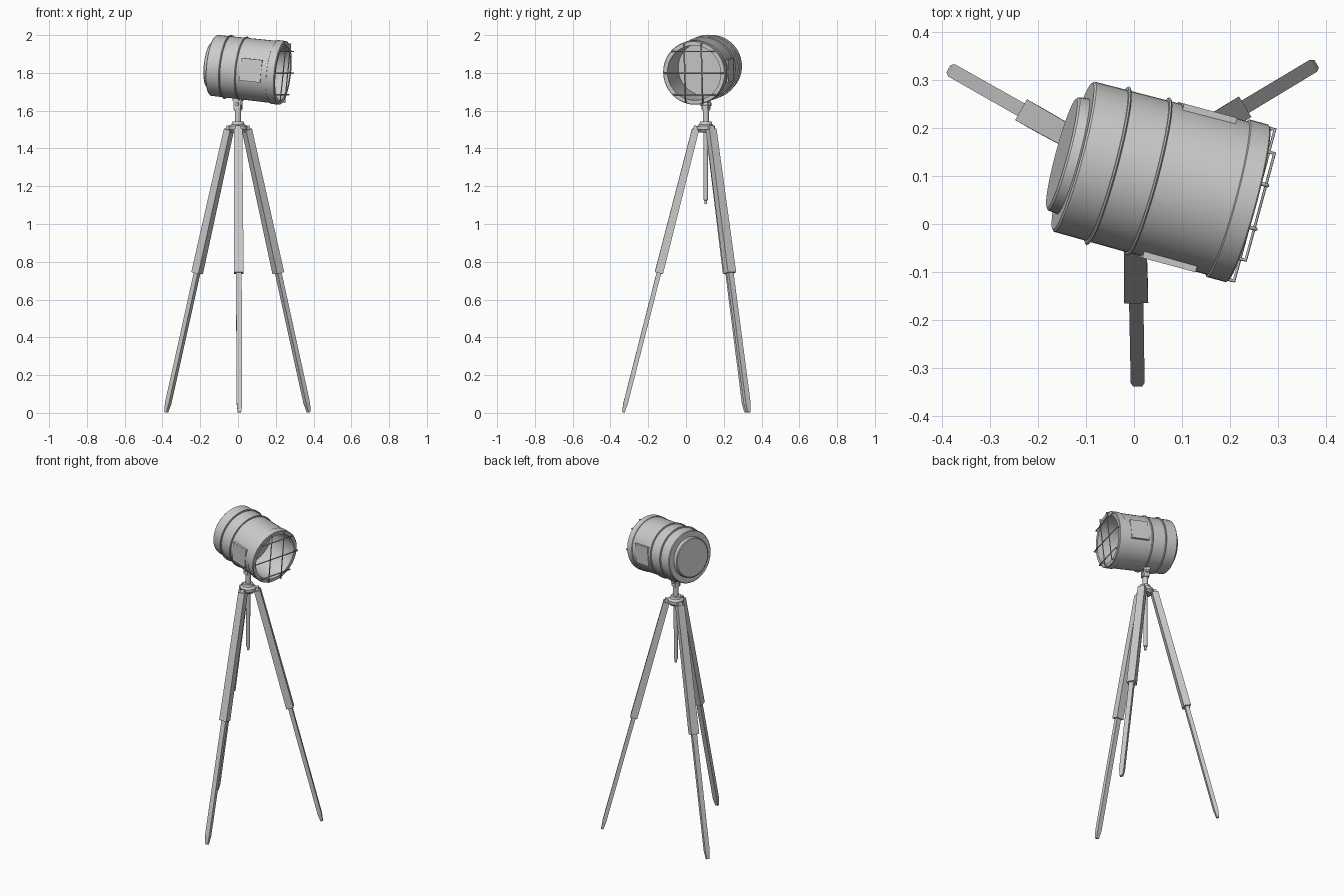
import bpy, bmesh
from math import sin, cos, pi, radians, sqrt
from mathutils import Vector, Matrix

if "Cube" in bpy.data.objects:
    bpy.data.objects.remove(bpy.data.objects["Cube"])

CX, CY = 0.0, 0.105                     # tripod centre


def finish(name, bm, mat=None, smooth=True):
    bmesh.ops.recalc_face_normals(bm, faces=bm.faces)
    me = bpy.data.meshes.new(name)
    bm.to_mesh(me)
    bm.free()
    ob = bpy.data.objects.new(name, me)
    bpy.context.collection.objects.link(ob)
    if mat is not None:
        ob.matrix_world = mat
    if smooth:
        bpy.ops.object.select_all(action='DESELECT')
        bpy.context.view_layer.objects.active = ob
        ob.select_set(True)
        bpy.ops.object.shade_smooth_by_angle(angle=radians(35))
    return ob


def lathe(name, profile, mat, seg=48, closed=False):
    """Revolve (along, radius) points about local X; radius 0 becomes a pole."""
    bm = bmesh.new()
    rings = []
    for t, r in profile:
        if r == 0:
            rings.append([bm.verts.new((t, 0, 0))])
        else:
            rings.append([bm.verts.new((t, r * cos(2 * pi * i / seg), r * sin(2 * pi * i / seg)))
                          for i in range(seg)])
    pairs = list(zip(rings, rings[1:]))
    if closed:
        pairs.append((rings[-1], rings[0]))
    for a, b in pairs:
        for i in range(seg):
            j = (i + 1) % seg
            vs = [a[i % len(a)], a[j % len(a)], b[j % len(b)], b[i % len(b)]]
            bm.faces.new(list(dict.fromkeys(vs)))
    return finish(name, bm, mat)


def loft(name, sections, mat):
    """Box-like bar: (along, half width y, half depth z) sections along local X."""
    bm = bmesh.new()
    rings = [[bm.verts.new((t, a * w, b * d)) for a, b in ((-1, -1), (1, -1), (1, 1), (-1, 1))]
             for t, w, d in sections]
    for a, b in zip(rings, rings[1:]):
        for i in range(4):
            j = (i + 1) % 4
            bm.faces.new((a[i], a[j], b[j], b[i]))
    bm.faces.new(rings[0])
    bm.faces.new(rings[-1])
    return finish(name, bm, mat, smooth=False)


def box(name, lo, hi, mat):
    c = [(a + b) / 2 for a, b in zip(lo, hi)]
    s = [b - a for a, b in zip(lo, hi)]
    bm = bmesh.new()
    bmesh.ops.create_cube(bm, size=1, matrix=Matrix.Translation(c) @ Matrix.Diagonal((*s, 1)))
    return finish(name, bm, mat, smooth=False)


def wire(name, pts, radius, mat):
    cu = bpy.data.curves.new(name, 'CURVE')
    cu.dimensions = '3D'
    cu.bevel_depth = radius
    cu.bevel_resolution = 1
    cu.use_fill_caps = True
    sp = cu.splines.new('POLY')
    sp.points.add(len(pts) - 1)
    for p, q in zip(sp.points, pts):
        p.co = (*q, 1)
    ob = bpy.data.objects.new(name, cu)
    bpy.context.collection.objects.link(ob)
    ob.matrix_world = mat
    return ob


def frame(origin, xdir, ydir):
    """Frame with local X along xdir and local Y near ydir."""
    x = xdir.normalized()
    z = x.cross(ydir).normalized()
    y = z.cross(x)
    m = Matrix((x, y, z)).transposed().to_4x4()
    m.translation = origin
    return m


# Lamp frame: X runs from the back of the drum to its front
back, front = Vector((-0.1275, 0.141, 1.84)), Vector((0.2375, 0.0425, 1.80))
ax = front - back
L = ax.length
lamp = frame(back, ax, Vector((-ax.y, ax.x, 0)))

# Drum shell with hollow front and inner back wall
lathe("lamp_drum", [(0, 0), (0, 0.158), (0.004, 0.162), (0.335, 0.1655), (0.337, 0.17),
                    (L - 0.003, 0.17), (L, 0.167), (L, 0.146), (0.335, 0.146),
                    (0.17, 0.143), (0.17, 0)], lamp)

# Raised back cap
lathe("back_cap", [(0.002, 0), (0.002, 0.125), (-0.020, 0.122), (-0.024, 0.117), (-0.024, 0)], lamp)

# Thin raised bands
for i, t in enumerate((0.076, 0.164)):
    lathe(f"drum_band_{i}", [(t - 0.004, 0.160), (t - 0.003, 0.168), (t, 0.171),
                             (t + 0.003, 0.168), (t + 0.004, 0.160)], lamp, closed=True)

# Side plates
for s, n in ((-1, "near"), (1, "far")):
    ys = sorted((s * 0.150, s * 0.1665))
    box(f"side_plate_{n}", (0.19, ys[0], -0.06), (0.305, ys[1], 0.06), lamp)

# Wire guard, ends bent back into the rim
G = L + 0.014
for i, (h, e) in enumerate(((-0.115, 0.115), (0, 0.163), (0.115, 0.115))):
    wire(f"guard_cross_bar_{i}", [(L - 0.004, -e, h), (G, -e, h), (G, e, h), (L - 0.004, e, h)], 0.004, lamp)
for i, s in enumerate((-0.047, 0.047)):
    e = 0.155
    wire(f"guard_upright_{i}", [(L - 0.004, s, -e), (G, s, -e), (G, s, e), (L - 0.004, s, e)], 0.004, lamp)

# Vertical frame at the tripod centre
post = frame(Vector((CX, CY, 0)), Vector((0, 0, 1)), Vector((0, 1, 0)))

# Hub, neck and centre column as turned parts
lathe("tripod_hub", [(1.485, 0), (1.485, 0.036), (1.50, 0.048), (1.518, 0.048),
                     (1.528, 0.034), (1.542, 0.030), (1.542, 0)], post, 24)
lathe("neck", [(1.53, 0), (1.53, 0.016), (1.60, 0.016), (1.60, 0.021),
               (1.63, 0.021), (1.63, 0)], post, 20)
lathe("centre_column", [(1.105, 0), (1.105, 0.007), (1.125, 0.007), (1.127, 0.012),
                        (1.50, 0.013), (1.50, 0)], post, 16)

# Clamp under the drum: two cheeks and a cross bolt
turn = Matrix.Translation((CX, CY, 0)) @ Matrix.Rotation(radians(-15), 4, 'Z')
for s in (-1, 1):
    ys = sorted((s * 0.013, s * 0.020))
    box(f"clamp_cheek_{'left' if s < 0 else 'right'}", (-0.018, ys[0], 1.605), (0.018, ys[1], 1.665), turn)
box("clamp_saddle", (-0.025, -0.020, 1.650), (0.025, 0.020, 1.675), turn)
bolt = turn @ frame(Vector((0, 0, 1.635)), Vector((0, 1, 0)), Vector((0, 0, 1)))
lathe("clamp_bolt", [(-0.029, 0), (-0.029, 0.010), (0.029, 0.010), (0.029, 0)], bolt, 12)

# Telescopic legs: wide upper section, slim lower section with pointed foot
for deg, n in ((31, "right"), (150.5, "left"), (271, "front")):
    a = radians(deg)
    out = Vector((cos(a), sin(a), 0))
    side = Vector((-sin(a), cos(a), 0))
    top = Vector((CX, CY, 1.50)) + out * 0.055
    foot = Vector((CX, CY, 0.003)) + out * 0.437
    m = frame(top, foot - top, side)
    full = (foot - top).length
    knee = full * (1.5 - 0.74) / 1.497
    loft(f"{n}_leg_upper", [(0, 0.022, 0.019), (knee, 0.025, 0.022)], m)
    loft(f"{n}_leg_lower", [(knee - 0.05, 0.015, 0.012), (full - 0.05, 0.0145, 0.012),
                            (full, 0.009, 0.007)], m)
    # hinge block joining the leg to the hub
    loft(f"{n}_leg_hinge", [(-0.02, 0.013, 0.012), (0.02, 0.016, 0.014)], m)
